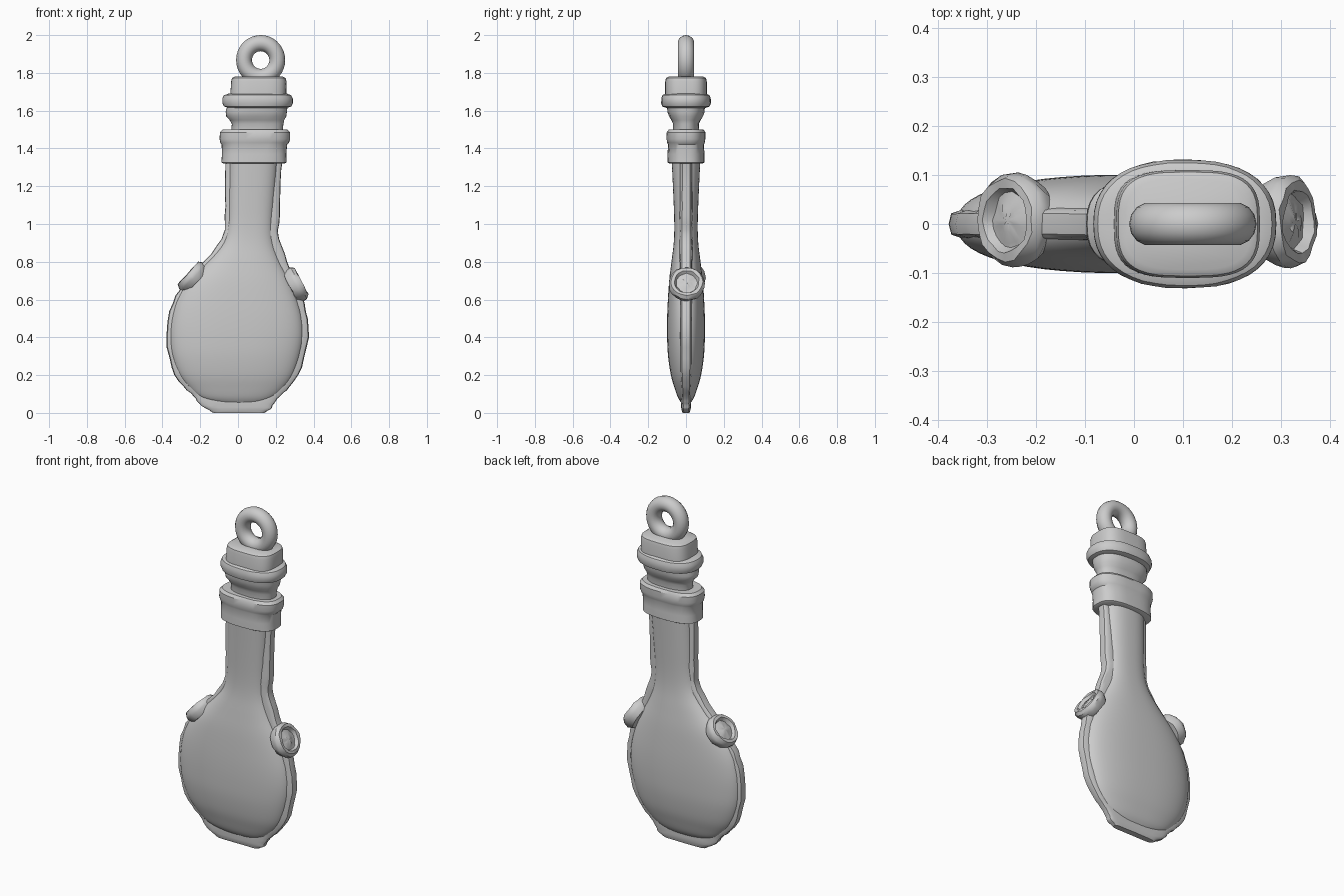
import bpy, bmesh, math, random
from mathutils import Vector

if "Cube" in bpy.data.objects:
    bpy.data.objects.remove(bpy.data.objects["Cube"])

random.seed(4)


def finish(bm, name, angle=35):
    bmesh.ops.recalc_face_normals(bm, faces=bm.faces)
    me = bpy.data.meshes.new(name)
    bm.to_mesh(me)
    bm.free()
    ob = bpy.data.objects.new(name, me)
    bpy.context.collection.objects.link(ob)
    bpy.ops.object.select_all(action='DESELECT')
    ob.select_set(True)
    bpy.context.view_layer.objects.active = ob
    bpy.ops.object.shade_smooth_by_angle(angle=math.radians(angle))
    return ob


def resample(rows, steps):
    """Smooth curve through the given rows."""
    out = []
    for i in range(len(rows) - 1):
        p = [rows[max(0, min(len(rows) - 1, i + k))] for k in (-1, 0, 1, 2)]
        for s in range(steps):
            t = s / steps
            out.append([0.5 * (2 * b + (c - a) * t + (2 * a - 5 * b + 4 * c - d) * t * t
                               + (3 * b - a - 3 * c + d) * t ** 3) for a, b, c, d in zip(*p)])
    return out + [list(rows[-1])]


def loft(name, rows, power, sides=40, jitter=0.0, angle=35):
    """Stack of superellipse sections: z, left x, right x, half depth."""
    bm = bmesh.new()
    rings = []
    for z, xl, xr, hy in rows:
        ring = []
        wob_l, wob_r = (random.uniform(-jitter, jitter) for _ in range(2))
        for i in range(sides):
            a = 2 * math.pi * i / sides
            c, s = math.cos(a), math.sin(a)
            x = (xl + xr) / 2 + math.copysign(abs(c) ** (2 / power), c) * (xr - xl) / 2
            x += wob_r if c > 0 else wob_l
            y = math.copysign(abs(s) ** (2 / power), s) * hy
            y *= 1 + random.uniform(-jitter, jitter) * 12
            ring.append(bm.verts.new((x, y, z)))
        rings.append(ring)
    for a, b in zip(rings, rings[1:]):
        for i in range(sides):
            j = (i + 1) % sides
            bm.faces.new((a[i], a[j], b[j], b[i]))
    bm.faces.new(rings[0])
    bm.faces.new(rings[-1])
    return finish(bm, name, angle)


def lathe(name, profile, centre, axis, sides=20, jitter=0.0):
    """Revolve radius/height pairs around an axis."""
    bm = bmesh.new()
    rot = Vector(axis).to_track_quat('Z', 'Y')
    rings = []
    for r, h in profile:
        ring = []
        for i in range(sides):
            a = 2 * math.pi * i / sides
            rr = r + random.uniform(-jitter, jitter)
            p = Vector((rr * math.cos(a), rr * math.sin(a), h + random.uniform(-jitter, jitter)))
            ring.append(bm.verts.new(Vector(centre) + rot @ p))
        rings.append(ring)
    for a, b in zip(rings, rings[1:]):
        for i in range(sides):
            j = (i + 1) % sides
            bm.faces.new((a[i], a[j], b[j], b[i]))
    bm.faces.new(rings[0])
    bm.faces.new(rings[-1])
    return finish(bm, name)


# Flattened flask body with its offset neck
body = [(.05, -.11, .12, .022), (.08, -.2, .185, .042), (.13, -.26, .245, .06),
        (.2, -.315, .295, .08), (.3, -.352, .33, .095), (.4, -.362, .347, .1),
        (.5, -.354, .342, .1), (.6, -.325, .317, .096), (.7, -.265, .277, .089),
        (.8, -.165, .227, .077), (.9, -.085, .193, .065), (1.0, -.058, .187, .062),
        (1.15, -.053, .197, .067), (1.34, -.048, .212, .076)]
loft("flask_body", resample(body, 4), 2.4, 56)

# Hammered edge band following the outline, with a flat foot
band = [(0, -.13, .14, .018), (.02, -.165, .172, .024), (.05, -.208, .188, .026),
        (.09, -.235, .225, .026), (.14, -.29, .272, .03), (.24, -.353, .335, .036),
        (.4, -.378, .372, .036), (.54, -.362, .362, .036), (.66, -.305, .325, .036),
        (.8, -.18, .262, .036), (.92, -.087, .218, .036), (1.0, -.072, .217, .036),
        (1.15, -.07, .224, .034), (1.34, -.065, .236, .034)]
loft("edge_band", resample(band, 3), 5, 24, jitter=.004, angle=30)

# Lower collar with a raised lip
collar = [(1.32, -.075, .245, .088), (1.326, -.088, .257, .098), (1.37, -.085, .256, .097),
          (1.42, -.086, .26, .095), (1.43, -.094, .27, .099), (1.45, -.097, .276, .103),
          (1.485, -.095, .275, .103), (1.5, -.08, .262, .092), (1.5, -.04, .23, .06)]
loft("neck_collar", collar, 2.7, 40, jitter=.001)

# Narrow throat flaring into the stopper
throat = [(1.48, -.035, .235, .07), (1.53, -.032, .24, .068), (1.55, -.045, .245, .078),
          (1.57, -.062, .255, .09), (1.595, -.066, .26, .098), (1.63, -.055, .262, .1)]
loft("stopper_throat", throat, 2.4, 40, jitter=.001)

# Bulging stopper ring
flange = [(1.615, -.05, .26, .105), (1.622, -.074, .281, .125), (1.64, -.083, .29, .131),
          (1.665, -.083, .29, .131), (1.682, -.074, .281, .125), (1.69, -.05, .26, .108)]
loft("stopper_flange", flange, 2.4, 44, jitter=.0006)

# Blocky stopper cap
cap = [(1.67, -.042, .255, .11), (1.755, -.036, .257, .11),
       (1.772, -.032, .252, .106), (1.78, -.018, .238, .093)]
loft("stopper_cap", cap, 3.2, 44)

# Hanging ring
bpy.ops.mesh.primitive_torus_add(major_segments=36, minor_segments=14, major_radius=.088,
                                 minor_radius=.042, location=(.12, 0, 1.868),
                                 rotation=(math.pi / 2, 0, 0))
ring = bpy.context.object
ring.name = "hanging_ring"
ring.scale = (1, 1.016, 1.05)
bpy.ops.object.shade_smooth_by_angle(angle=math.radians(40))

# Strap lugs on both shoulders: rim, recess and central boss
lug = [(.08, -.045), (.095, -.015), (.095, .005), (.083, .022), (.066, .022),
       (.056, .004), (.046, .006), (.025, .013), (.006, .015)]
lathe("right_lug", lug, (.316, .004, .685), (.88, 0, .46), jitter=.003)
lathe("left_lug", lug, (-.247, .008, .725), (-.73, 0, .68), jitter=.003)
